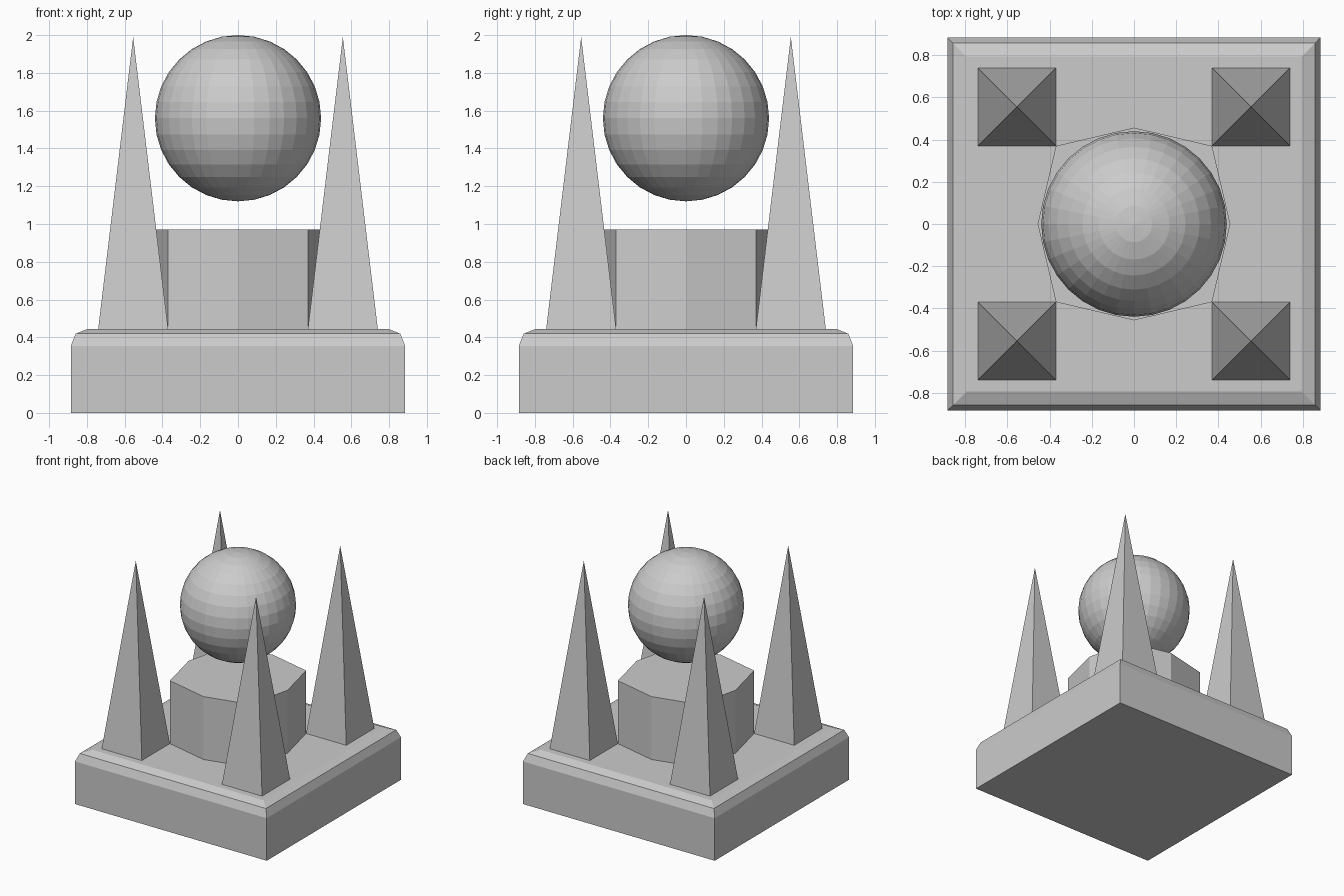
import bpy, bmesh
from mathutils import Matrix

if "Cube" in bpy.data.objects:
    bpy.data.objects.remove(bpy.data.objects["Cube"])


def loft(name, rings):
    """Closed solid through rings of points; a one-point ring makes a tip."""
    bm = bmesh.new()
    loops = [[bm.verts.new(p) for p in r] for r in rings]
    bm.faces.new(loops[0])
    for a, b in zip(loops, loops[1:]):
        n = len(a)
        for i in range(n):
            j = (i + 1) % n
            bm.faces.new((a[i], a[j], b[0]) if len(b) == 1 else (a[i], a[j], b[j], b[i]))
    if len(loops[-1]) > 2:
        bm.faces.new(loops[-1])
    bmesh.ops.recalc_face_normals(bm, faces=bm.faces)
    return finish(name, bm)


def finish(name, bm):
    mesh = bpy.data.meshes.new(name)
    bm.to_mesh(mesh)
    bm.free()
    obj = bpy.data.objects.new(name, mesh)
    bpy.context.collection.objects.link(obj)
    return obj


def square(h, z, cx=0, cy=0):
    return [(cx + sx * h, cy + sy * h, z) for sx, sy in ((-1, -1), (1, -1), (1, 1), (-1, 1))]


# Plinth with a two-step rounded top edge
TOP = 0.445
loft("plinth", [square(h, z) for h, z in
                ((0.885, 0), (0.885, 0.355), (0.859, 0.419), (0.795, TOP))])

# Pedestal: square with each side pushed out to a shallow point
C, M = 0.37, 0.457
outline = [(-C, -C), (0, -M), (C, -C), (M, 0), (C, C), (0, M), (-C, C), (-M, 0)]
loft("pedestal", [[(x, y, z) for x, y in outline] for z in (TOP, 0.97)])

# Four corner spires
for sx, x in (("left", -0.555), ("right", 0.555)):
    for sy, y in (("front", -0.555), ("back", 0.555)):
        loft(f"spire_{sy}_{sx}", [square(0.185, TOP, x, y), [(x, y, 1.99)]])

# Floating ball
bm = bmesh.new()
bmesh.ops.create_uvsphere(bm, u_segments=32, v_segments=16, radius=0.44,
                          matrix=Matrix.Translation((0, 0, 1.56)))
finish("ball", bm)
